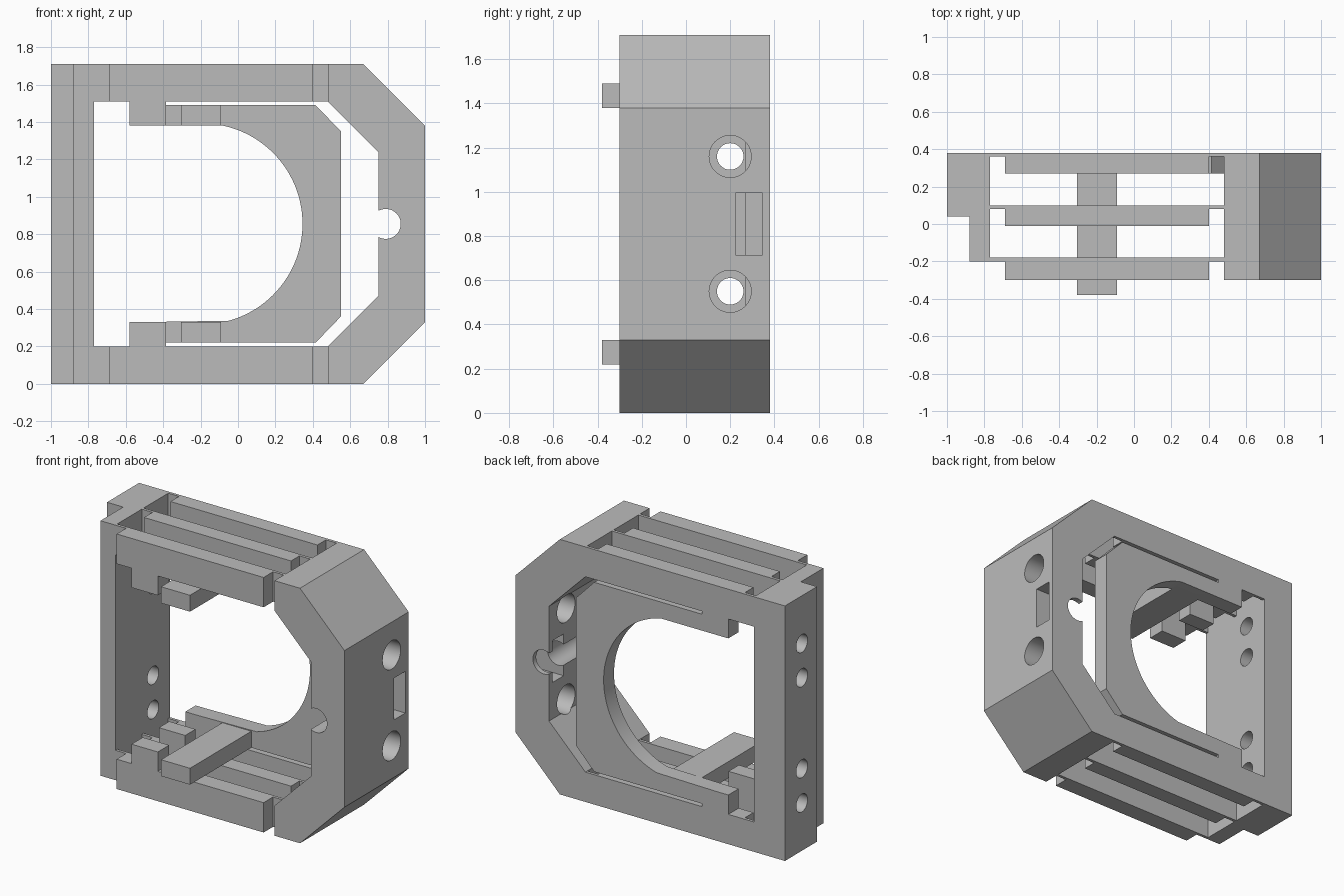
import bpy, bmesh, math
from mathutils import Vector

if "Cube" in bpy.data.objects:
    bpy.data.objects.remove(bpy.data.objects["Cube"], do_unlink=True)

H = 1.71                       # total height
MID = H / 2
FRONT, BACK = -0.30, 0.38

grey = bpy.data.materials.new("plain_grey")
grey.use_nodes = True
grey.diffuse_color = (0.5, 0.5, 0.5, 1)
grey.node_tree.nodes["Principled BSDF"].inputs["Base Color"].default_value = (0.5, 0.5, 0.5, 1)


def prism(name, pts, axis, lo, hi):
    """Extrude a flat profile along x, y or z; the profile uses the other two axes."""
    def place(p, d):
        v = list(p)
        v.insert("xyz".index(axis), d)
        return Vector(v)
    bm = bmesh.new()
    face = bm.faces.new([bm.verts.new(place(p, lo)) for p in pts])
    res = bmesh.ops.extrude_face_region(bm, geom=[face])
    shift = place((0, 0), hi - lo)
    bmesh.ops.translate(bm, vec=shift,
                        verts=[v for v in res["geom"] if isinstance(v, bmesh.types.BMVert)])
    bmesh.ops.recalc_face_normals(bm, faces=bm.faces)
    mesh = bpy.data.meshes.new(name)
    bm.to_mesh(mesh)
    bm.free()
    mesh.materials.append(grey)
    ob = bpy.data.objects.new(name, mesh)
    bpy.context.collection.objects.link(ob)
    return ob


def rect(a0, a1, b0, b1):
    return [(a0, b0), (a1, b0), (a1, b1), (a0, b1)]


def arc(ca, cb, r, start=0, end=2 * math.pi, n=48):
    return [(ca + r * math.cos(start + (end - start) * i / n),
             cb + r * math.sin(start + (end - start) * i / n)) for i in range(n)]


def flip(pts):
    """Mirror an x-z profile about the middle height."""
    return [(x, H - z) for x, z in reversed(pts)]


def combine(target, tool, operation):
    mod = target.modifiers.new(operation.lower(), "BOOLEAN")
    mod.operation = operation
    mod.solver = "EXACT"
    mod.object = tool
    bpy.ops.object.select_all(action="DESELECT")
    bpy.context.view_layer.objects.active = target
    target.select_set(True)
    bpy.ops.object.modifier_apply(modifier=mod.name)
    bpy.data.objects.remove(tool, do_unlink=True)


# Chamfered end block on the right of the profile
half = [(0.75, 0.47), (0.48, 0.20), (0.48, 0), (0.67, 0), (1, 0.33)]
body = prism("flexure_frame", half + flip(half), "y", FRONT, BACK)
combine(body, prism("round_notch", arc(0.79, MID, 0.08), "y", -1, 1), "DIFFERENCE")
for z in (0.55, H - 0.55):
    combine(body, prism("screw_hole", arc(0.20, z, 0.095), "x", 0.6, 1.2), "DIFFERENCE")
combine(body, prism("nut_slot", rect(0.225, 0.345, 0.715, 0.995), "x", 0.6, 1.2), "DIFFERENCE")

# Stepped wall at the other end, with four mounting holes
wall = prism("stepped_wall", [(-1, 0.04), (-0.88, 0.04), (-0.88, -0.20),
                              (-0.77, -0.20), (-0.77, BACK), (-1, BACK)], "z", 0, H)
for z in (0.32, 0.55, H - 0.55, H - 0.32):
    combine(wall, prism("mount_hole", arc(0.20, z, 0.06), "x", -1.2, -0.6), "DIFFERENCE")
combine(body, wall, "UNION")

# Parallel bars with tabs, each hung on a thin flexing web
bar = [(-0.69, 0), (0.40, 0), (0.40, 0.20), (-0.385, 0.20),
       (-0.385, 0.33), (-0.58, 0.33), (-0.58, 0.20), (-0.69, 0.20)]
web = rect(-0.80, 0.50, 0, 0.20)
layers = [(-0.30, -0.18, -0.20, -0.18), (-0.01, 0.10, 0.08, 0.10), (0.27, BACK, 0.36, BACK)]
for shape in (lambda p: p, flip):
    for y0, y1, w0, w1 in layers:
        link = prism("bar", shape(bar), "y", y0, y1)
        combine(link, prism("web", shape(web), "y", w0, w1), "UNION")
        combine(body, link, "UNION")

# Moving plate with a large round opening
outer = [(-0.50, 0.33), (-0.50, 0.22), (0.415, 0.22), (0.55, 0.36)]
sweep = math.asin((MID - 0.33) / 0.537)
opening = arc(-0.192, MID, 0.537, sweep, -sweep)
plate = prism("moving_plate", outer + flip(outer) + opening, "y", 0.27, BACK)

# Runners reaching forward from the plate
for shape in (lambda p: p, flip):
    runner = prism("runner", shape(rect(-0.305, -0.09, 0.22, 0.33)), "y", -0.38, 0.30)
    combine(plate, runner, "UNION")
combine(body, plate, "UNION")

# Smooth bores, crisp corners
bpy.ops.object.select_all(action="DESELECT")
bpy.context.view_layer.objects.active = body
body.select_set(True)
bpy.ops.object.shade_smooth_by_angle(angle=math.radians(30))
